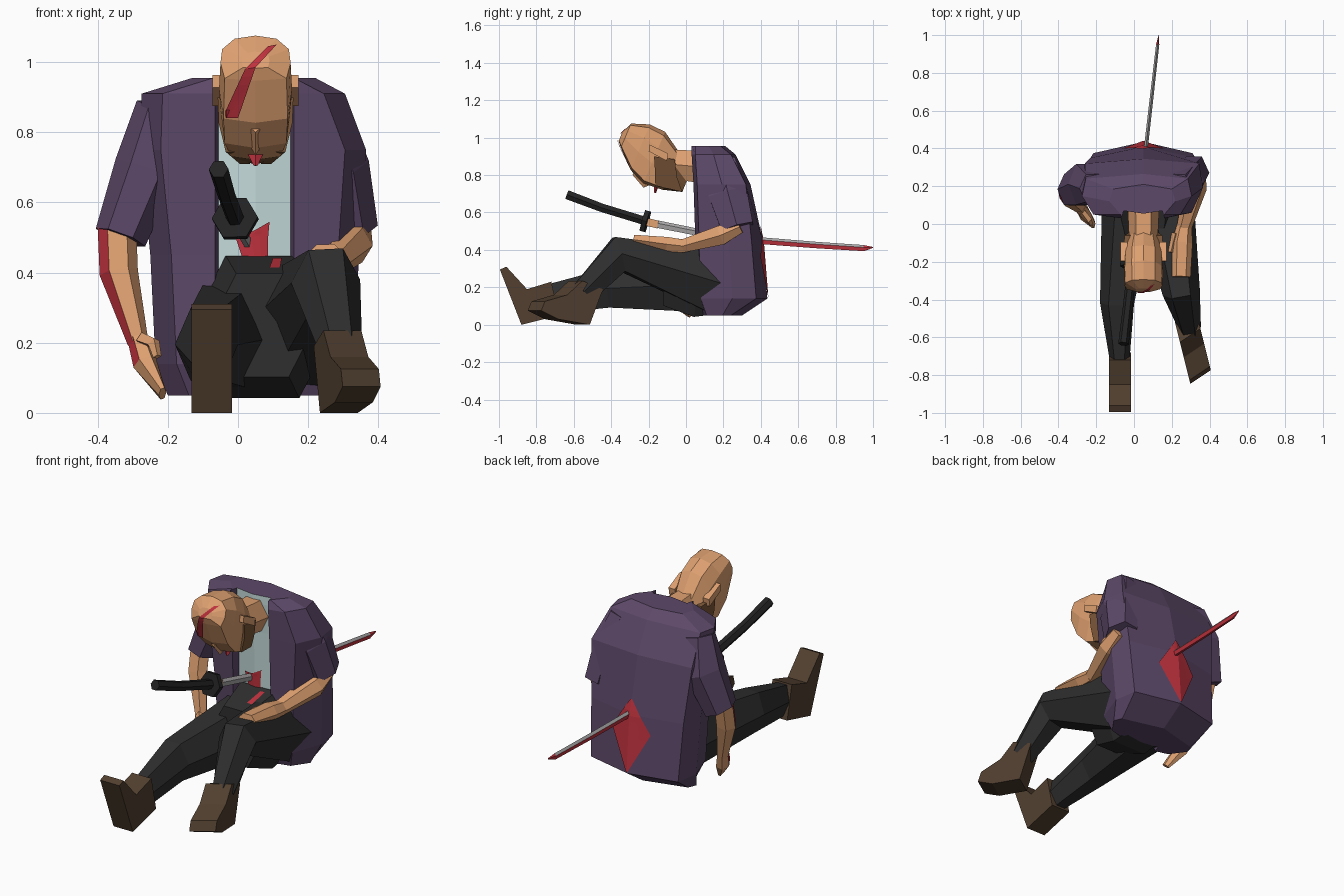
import bpy
import bmesh
from math import sin, cos, pi
from mathutils import Vector
from mathutils.bvhtree import BVHTree

if "Cube" in bpy.data.objects:
    bpy.data.objects.remove(bpy.data.objects["Cube"])


def material(name, hexcode):
    srgb = [int(hexcode[i:i + 2], 16) / 255 for i in (0, 2, 4)]
    colour = [((c + 0.055) / 1.055) ** 2.4 for c in srgb] + [1]
    mat = bpy.data.materials.new(name)
    mat.use_nodes = True
    mat.diffuse_color = colour
    mat.node_tree.nodes["Principled BSDF"].inputs["Base Color"].default_value = colour
    return mat


skin = material("skin", "dea070")
purple = material("purple_cloth", "5c4868")
charcoal = material("charcoal_cloth", "2e2e2e")
leather = material("brown_leather", "524030")
hair = material("beard_brown", "7d5839")
shirt = material("pale_shirt", "c6dddc")
red = material("blood_red", "c0323e")
steel = material("steel", "a8a6a6")
black = material("black_grip", "232323")


def build(name, verts, faces, mats, rule=None):
    """Make a flat-shaded object; rule(face, number) picks the material index."""
    bm = bmesh.new()
    points = [bm.verts.new(v) for v in verts]
    made = [bm.faces.new([points[i] for i in f]) for f in faces]
    bmesh.ops.recalc_face_normals(bm, faces=bm.faces)
    bm.normal_update()
    for i, face in enumerate(made):
        face.material_index = rule(face, i) if rule else 0
    mesh = bpy.data.meshes.new(name)
    bm.to_mesh(mesh)
    bm.free()
    obj = bpy.data.objects.new(name, mesh)
    bpy.context.collection.objects.link(obj)
    for mat in mats:
        mesh.materials.append(mat)
    return obj


def loft(name, rings, mats, rule=None):
    """Skin a stack of equal rings and cap both ends."""
    n = len(rings[0])
    faces = [(r * n + i, r * n + (i + 1) % n, (r + 1) * n + (i + 1) % n, (r + 1) * n + i)
             for r in range(len(rings) - 1) for i in range(n)]
    last = (len(rings) - 1) * n
    faces += [tuple(range(n)), tuple(range(last, last + n))]
    return build(name, [v for ring in rings for v in ring], faces, mats, rule)


def tube(name, path, mats, sides=6, phase=0.0, rule=None):
    """Loft along (x, y, z, half_width, half_depth) stations."""
    centres = [Vector(p[:3]) for p in path]
    rings = []
    for k, p in enumerate(path):
        ahead = centres[min(k + 1, len(path) - 1)] - centres[k]
        behind = centres[k] - centres[max(k - 1, 0)]
        t = (ahead.normalized() + behind.normalized()).normalized()
        across = (Vector((1, 0, 0)) - t * t.x).normalized()
        depth = t.cross(across)
        angles = [phase + 2 * pi * i / sides for i in range(sides)]
        rings.append([centres[k] + across * p[3] * cos(a) + depth * p[4] * sin(a) for a in angles])
    return loft(name, rings, mats, rule)


def patch(name, left, right, target, side):
    """Lay a thin strip between two (x, z) lines on a surface, seen from y = side."""
    bm = bmesh.new()
    bm.from_mesh(target.data)
    tree = BVHTree.FromBMesh(bm)
    bm.free()
    steps, cols = 6, 4
    rows = []
    for k in range(len(left) - 1):
        for s in range(steps + (k == len(left) - 2)):
            a, b = [Vector(e[k]).lerp(Vector(e[k + 1]), s / steps) for e in (left, right)]
            rows.append([a.lerp(b, c / cols) for c in range(cols + 1)])
    verts = []
    for row in rows:
        for x, z in row:
            hit = tree.ray_cast(Vector((x, side * 2, z)), Vector((0, -side, 0)))
            spot = hit[0] if hit[0] else Vector((x, side * 0.3, z))
            verts.append(spot + Vector((0, side * 0.006, 0)))
    w = cols + 1
    faces = [(r * w + c, r * w + c + 1, (r + 1) * w + c + 1, (r + 1) * w + c)
             for r in range(len(rows) - 1) for c in range(cols)]
    return build(name, verts, faces, [red])


# Open jacket with the shirt recessed between its edges
def torso_ring(z, xl, xr, yf, yb):
    ym = yf * 0.5 + yb * 0.5
    corner = yb - (0.06 if z < 0.5 else 0.025)
    outline = [(-0.065, yf), (xl + 0.06, yf + 0.02), (xl, ym), (xl + 0.02, corner), (0.05, yb),
               (xr - 0.02, corner), (xr, ym), (xr - 0.06, yf + 0.02), (0.16, yf),
               (0.15, yf + 0.04), (0.05, yf + 0.025), (-0.055, yf + 0.04)]
    return [(x, y, z) for x, y in outline]


jacket = loft("jacket", [torso_ring(*r) for r in (
    (0.05, -0.2, 0.3, 0.09, 0.3), (0.14, -0.235, 0.33, 0.06, 0.435), (0.45, -0.25, 0.345, 0.05, 0.41),
    (0.75, -0.28, 0.365, 0.04, 0.345), (0.91, -0.275, 0.305, 0.03, 0.265), (0.955, -0.13, 0.22, 0.03, 0.21))],
    [purple, shirt], lambda f, i: int(12 <= i < 60 and i % 12 in (9, 10)))
tube("right_sleeve", [(-0.22, 0.19, 0.875, 0.07, 0.085), (-0.262, 0.21, 0.7, 0.09, 0.125),
                      (-0.335, 0.18, 0.5, 0.075, 0.095)], [purple])
tube("left_sleeve", [(0.24, 0.19, 0.875, 0.065, 0.085), (0.285, 0.225, 0.7, 0.09, 0.12),
                     (0.32, 0.275, 0.52, 0.08, 0.1)], [purple])

# Arms: one hangs to the ground, the other rests on the lap
outward = Vector((-0.87, -0.5, 0))


def cut_rule(face, i):
    return int(face.normal.dot(outward) > 0.85 and face.calc_center_median().z > 0.14)


tube("right_forearm", [(-0.345, 0.17, 0.53, 0.055, 0.05), (-0.34, 0.14, 0.4, 0.055, 0.05),
                       (-0.285, 0.09, 0.2, 0.03, 0.035)], [skin, red], rule=cut_rule)
tube("right_hand", [(-0.285, 0.09, 0.21, 0.03, 0.035), (-0.265, 0.06, 0.14, 0.035, 0.045),
                    (-0.215, 0.0, 0.055, 0.012, 0.03)], [skin, red], rule=cut_rule)
tube("right_thumb", [(-0.275, 0.06, 0.21, 0.02, 0.02), (-0.24, 0.02, 0.2, 0.018, 0.018),
                     (-0.23, 0.0, 0.16, 0.012, 0.012)], [skin], sides=4)
tube("left_forearm", [(0.335, 0.29, 0.525, 0.045, 0.04), (0.325, 0.19, 0.48, 0.06, 0.06),
                      (0.265, -0.02, 0.42, 0.04, 0.04)], [skin])
tube("left_hand", [(0.267, -0.01, 0.42, 0.04, 0.04), (0.255, -0.1, 0.43, 0.055, 0.045),
                   (0.25, -0.28, 0.455, 0.05, 0.03)], [skin])
tube("left_thumb", [(0.22, -0.05, 0.43, 0.02, 0.02), (0.195, -0.15, 0.44, 0.015, 0.015)], [skin], sides=4)

# Trousers
pelvis = tube("pelvis", [(0.06, 0.3, 0.21, 0.19, 0.16), (0.07, 0.06, 0.245, 0.21, 0.235),
                         (0.07, -0.12, 0.25, 0.15, 0.17)], [charcoal])
tube("right_leg", [(-0.02, 0.16, 0.22, 0.15, 0.18), (-0.09, -0.42, 0.195, 0.09, 0.12),
                   (-0.075, -0.74, 0.135, 0.05, 0.09)], [charcoal])
tube("left_leg", [(0.16, 0.16, 0.23, 0.155, 0.195), (0.25, -0.36, 0.375, 0.1, 0.11),
                  (0.295, -0.55, 0.17, 0.06, 0.075)], [charcoal])


# Boots: side profiles given a width, turned by a slope and a skew
def boot(name, profile, x0, slope, half, skew):
    rings = [[(x0 + slope * y + s * half, y + s * skew, z) for y, z in profile] for s in (-1, 1)]
    loft(name, rings, [leather])


boot("right_boot", [(-0.995, 0.295), (-0.96, 0.31), (-0.85, 0.19), (-0.72, 0.23), (-0.68, 0.05),
                    (-0.74, 0.035), (-0.88, 0)], -0.075, 0, 0.058, 0)
boot("left_boot", [(-0.59, 0.235), (-0.48, 0.19), (-0.55, 0), (-0.72, 0.03), (-0.81, 0.075),
                   (-0.79, 0.125), (-0.67, 0.16)], 0.15, -0.25, 0.054, 0.036)

# Bowed head, built along an axis from chin to crown
up = Vector((0, -0.92, 0.39))
back = Vector((0, 0.39, 0.92))
chin = Vector((0.05, -0.02, 0.71))


def head_point(x, u, d):
    return chin + Vector((x, 0, 0)) + up * u + back * d


half_ring = [(0, 0), (0.88, 0.05), (1, 0.4), (0.95, 0.7), (0.6, 0.93), (0, 1)]
full_ring = half_ring + [(-x, d) for x, d in half_ring[-2:0:-1]]


def beard_rule(face, i):
    rel = face.calc_center_median() - chin
    return int(rel.dot(up) < 0.13 and rel.dot(back) < 0.12)


head = loft("head", [[head_point(hw * x, u, lo + (hi - lo) * d) for x, d in full_ring]
                     for u, hw, lo, hi in ((0, 0.04, 0, 0.1), (0.1, 0.08, -0.03, 0.19),
                                           (0.21, 0.1, -0.04, 0.26), (0.3, 0.104, 0, 0.265),
                                           (0.395, 0.1, 0.09, 0.23), (0.42, 0.04, 0.118, 0.17))],
            [skin, hair], beard_rule)
tube("neck", [(0.05, 0.12, 0.84, 0.085, 0.1), (0.05, -0.1, 0.86, 0.075, 0.09)], [skin])
loft("nose", [[head_point(x, u, d) for x, d in ((-w, -0.01), (w, -0.01), (0, -h))]
              for u, w, h in ((0.18, 0.025, 0.04), (0.2, 0.025, 0.06), (0.28, 0.012, 0.02))], [skin])
for label, side in (("right", -1), ("left", 1)):
    loft(label + "_ear", [[head_point(side * x, u, d) for u, d in
                           ((0.14, 0.12), (0.25, 0.13), (0.26, 0.165), (0.15, 0.16))]
                          for x in (0.085, 0.122)], [skin])
    # Beard cheek plates, narrowing toward the chin
    loft(label + "_beard", [[head_point(side * (x - inset), u, d) for x, u, d in
                             ((0.045, 0, 0.0), (0.085, 0.146, -0.025), (0.105, 0.18, 0.05),
                              (0.108, 0.213, 0.116), (0.1, 0.105, 0.145), (0.08, 0.055, 0.06))]
                            for inset in (0.03, 0)], [hair])
tube("mouth_blood", [(0.05, -0.155, 0.765, 0.035, 0.016), (0.05, -0.165, 0.705, 0.006, 0.005)], [red], sides=4)

# Sword running through the body
def sword_point(y, z, w, d):
    return (0.017 + 0.114 * y, y, z, w, d)


def blade_rule(face, i):
    y = face.calc_center_median().y
    return int(y > 0.97 or (y > 0.37 and face.normal.z < 0.2))


tube("sword_grip", [sword_point(*p) for p in ((-0.635, 0.695, 0.028, 0.028), (-0.45, 0.625, 0.026, 0.026),
                                              (-0.22, 0.555, 0.026, 0.026))], [black])
tube("sword_guard", [sword_point(-0.23, 0.557, 0.066, 0.066), sword_point(-0.205, 0.55, 0.066, 0.066)], [black])
tube("sword_collar", [sword_point(-0.21, 0.55, 0.016, 0.03), sword_point(-0.15, 0.535, 0.016, 0.029)],
     [skin], sides=4, phase=pi / 4)
tube("sword_blade", [sword_point(*p) for p in (
    (-0.16, 0.537, 0.012, 0.022), (0.1, 0.485, 0.012, 0.021), (0.38, 0.449, 0.011, 0.02),
    (0.7, 0.424, 0.01, 0.019), (0.95, 0.408, 0.009, 0.018), (1.0, 0.413, 0.001, 0.003))],
    [steel, red], sides=5, phase=-pi / 2, rule=blade_rule)

# Blood stains laid on the surfaces
patch("head_cut", [(0.085, 1.045), (0.02, 0.98), (-0.045, 0.84)],
      [(0.11, 1.05), (0.05, 0.985), (0.0, 0.84)], head, -1)
patch("shirt_stain", [(0.03, 0.51), (-0.012, 0.515), (0.02, 0.42)],
      [(0.09, 0.545), (0.085, 0.49), (0.085, 0.42)], jacket, -1)
patch("back_stain", [(0.045, 0.53), (-0.065, 0.36), (0.045, 0.15)],
      [(0.055, 0.53), (0.165, 0.36), (0.055, 0.15)], jacket, 1)
patch("lap_stain", [(0.1, 0.442), (0.09, 0.415)], [(0.125, 0.442), (0.12, 0.415)], pelvis, -1)
